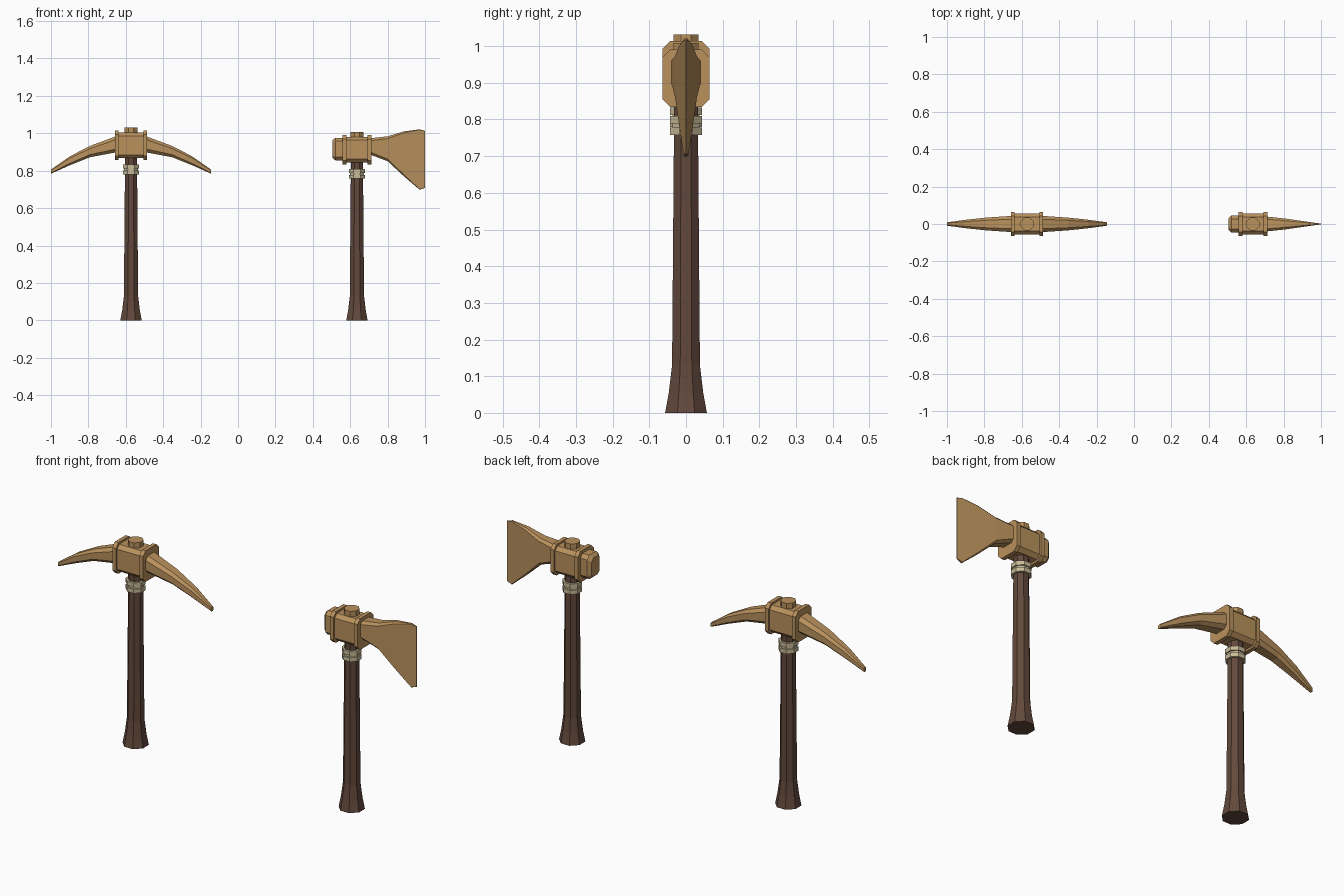
import bpy
import bmesh
import math

cube = bpy.data.objects.get("Cube")
if cube:
    bpy.data.objects.remove(cube)


def make_material(name, rgb):
    mat = bpy.data.materials.new(name)
    mat.use_nodes = True
    color = (*rgb, 1)
    mat.diffuse_color = color
    bsdf = mat.node_tree.nodes["Principled BSDF"]
    bsdf.inputs["Base Color"].default_value = color
    bsdf.inputs["Roughness"].default_value = 0.8
    return mat


bronze = make_material("bronze", (0.49, 0.285, 0.11))
dark_wood = make_material("dark wood", (0.125, 0.066, 0.045))
pale_binding = make_material("pale binding", (0.58, 0.5, 0.31))


def skin_rings(name, rings, mat):
    """Join equal-sized loops of points into one closed, flat-shaded solid."""
    bm = bmesh.new()
    loops = [[bm.verts.new(p) for p in ring] for ring in rings]
    for a, b in zip(loops, loops[1:]):
        for i in range(len(a)):
            j = (i + 1) % len(a)
            bm.faces.new((a[i], a[j], b[j], b[i]))
    bm.faces.new(loops[0])
    bm.faces.new(loops[-1])
    bmesh.ops.recalc_face_normals(bm, faces=bm.faces)
    mesh = bpy.data.meshes.new(name)
    bm.to_mesh(mesh)
    bm.free()
    mesh.materials.append(mat)
    obj = bpy.data.objects.new(name, mesh)
    bpy.context.collection.objects.link(obj)
    return obj


def turned(name, x, profile, mat):
    """Eight-sided upright part from (apothem, z) pairs."""
    angles = [math.radians(22.5 + 45 * i) for i in range(8)]
    k = 1 / math.cos(math.radians(22.5))
    return skin_rings(name, [[(x + r * k * math.cos(a), r * k * math.sin(a), z)
                              for a in angles] for r, z in profile], mat)


def lofted(name, x0, side, sections, mat):
    """Chamfered bar along x from (distance, bottom, top, half width, chamfer)."""
    rings = []
    for d, lo, hi, w, c in sections:
        yz = [(w, lo + c), (w, hi - c), (w - c, hi), (c - w, hi),
              (-w, hi - c), (-w, lo + c), (c - w, lo), (w - c, lo)]
        rings.append([(x0 + side * d, y, z) for y, z in yz])
    return skin_rings(name, rings, mat)


def shaft_and_socket(tool, x, lift, half):
    """Handle, bindings, collared socket and top peg shared by both tools."""
    turned(tool + "_handle", x, [(0.057, 0), (0.047, 0.055), (0.038, 0.13),
                                 (0.033, 0.75), (0.032, 0.9)], dark_wood)
    for label, z in (("lower", 0.757), ("upper", 0.789)):
        turned(f"{tool}_{label}_binding", x,
               [(0.043, z + lift), (0.043, z + lift + 0.021)], pale_binding)
    turned(tool + "_binding_core", x,
           [(0.037, 0.765 + lift), (0.037, 0.8 + lift)], pale_binding)
    lo, hi = 0.834 + lift, 0.991 + lift
    lofted(tool + "_socket", x, 1, [(-half, lo + 0.01, hi - 0.01, 0.055, 0.018),
                                    (half, lo + 0.01, hi - 0.01, 0.055, 0.018)], bronze)
    for label, side in (("left", 1), ("right", -1)):
        lofted(f"{tool}_{label}_collar", x, side,
               [(half - 0.02, lo, hi, 0.064, 0.021),
                (half, lo, hi, 0.064, 0.021)], bronze)
    turned(tool + "_peg", x, [(0.034, 0.96 + lift), (0.034, 1.008 + lift)], bronze)


# Pickaxe
pick_x = -0.572
shaft_and_socket("pickaxe", pick_x, 0.023, 0.086)
for label, side in (("left", 1), ("right", -1)):
    lofted(f"pickaxe_{label}_spike", pick_x, side,
           [(0.07, 0.9, 0.988, 0.044, 0.018), (0.22, 0.872, 0.932, 0.034, 0.014),
            (0.325, 0.83, 0.878, 0.023, 0.01), (0.428, 0.784, 0.806, 0.009, 0.004)],
           bronze)

# Axe
axe_x = 0.636
shaft_and_socket("axe", axe_x, 0, 0.077)
lofted("axe_poll", axe_x, -1,
       [(0.06, 0.855, 0.976, 0.045, 0.018), (0.115, 0.855, 0.976, 0.045, 0.018),
        (0.131, 0.868, 0.963, 0.032, 0.015)], bronze)
lofted("axe_blade", axe_x, 1,
       [(0.06, 0.89, 0.972, 0.041, 0.014), (0.165, 0.85, 0.984, 0.03, 0.012),
        (0.25, 0.771, 1.01, 0.018, 0.008), (0.335, 0.698, 1.021, 0.006, 0.003),
        (0.364, 0.708, 1.013, 0.002, 0.001)], bronze)
